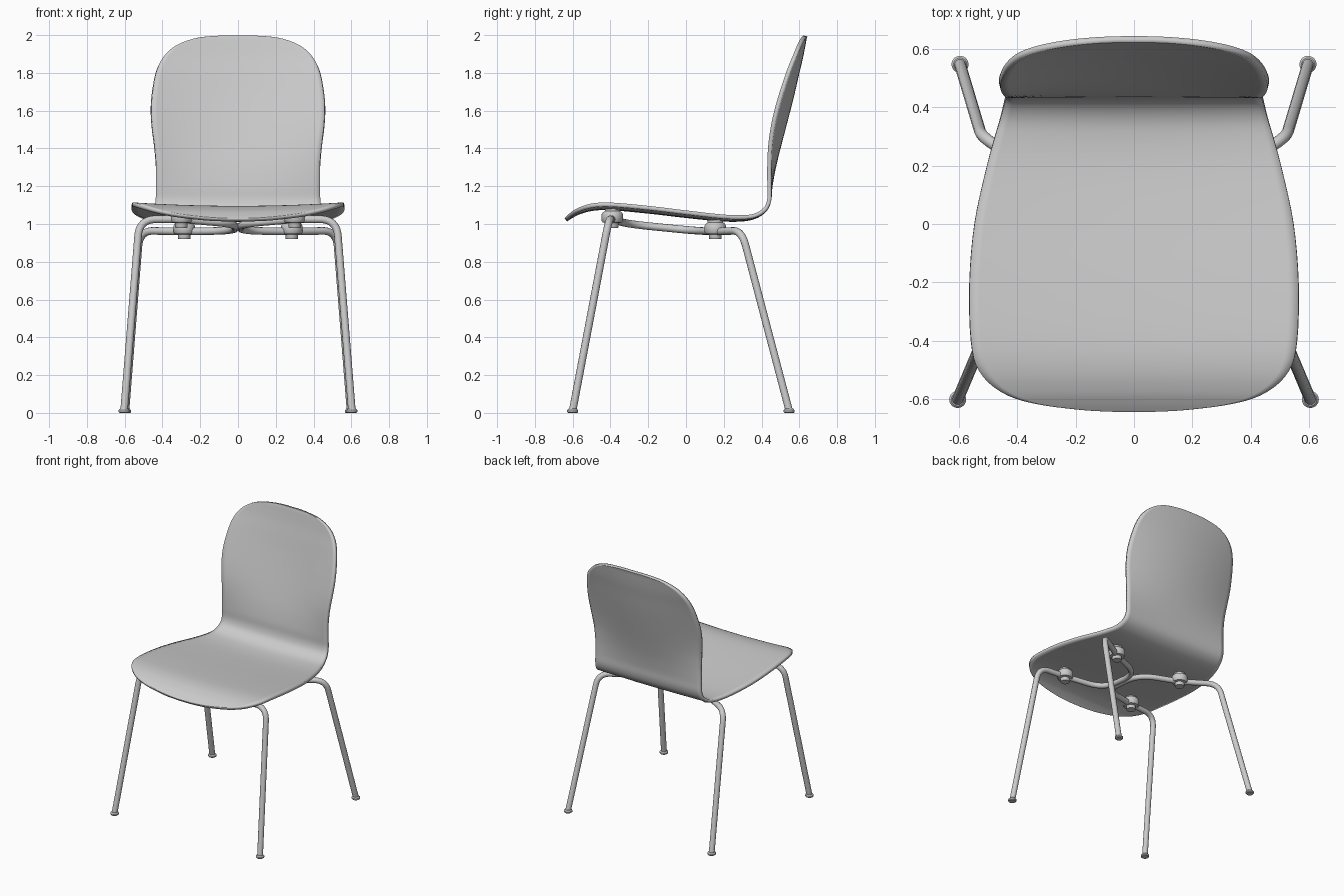
import bpy, bmesh
from mathutils import Vector

if "Cube" in bpy.data.objects:
    bpy.data.objects.remove(bpy.data.objects["Cube"])


def catmull(pts, n):
    """Smooth samples through a list of equal-length tuples."""
    p = [pts[0]] + pts + [pts[-1]]
    out = []
    for i in range(1, len(p) - 2):
        for k in range(n):
            t = k / n
            out.append([0.5 * (2 * b + (c - a) * t + (2 * a - 5 * b + 4 * c - d) * t * t
                               + (3 * b - a - 3 * c + d) * t ** 3)
                        for a, b, c, d in zip(*p[i - 1:i + 3])])
    return out + [list(pts[-1])]


def rounded_path(corners, n=10):
    """Polyline with each corner (point, distance) rounded off."""
    pts = [Vector(c[0]) for c in corners]
    out = [pts[0]]
    for i in range(1, len(pts) - 1):
        p, r = pts[i], corners[i][1]
        a = p + (pts[i - 1] - p).normalized() * r
        b = p + (pts[i + 1] - p).normalized() * r
        for k in range(n + 1):
            t = k / n
            out.append(a * (1 - t) ** 2 + p * 2 * t * (1 - t) + b * t * t)
    return out + [pts[-1]]


def tube(name, pts, radius):
    cu = bpy.data.curves.new(name, 'CURVE')
    cu.dimensions = '3D'
    cu.bevel_depth = radius
    cu.bevel_resolution = 4
    cu.use_fill_caps = True
    sp = cu.splines.new('POLY')
    sp.points.add(len(pts) - 1)
    for q, p in zip(sp.points, pts):
        q.co = (*p, 1)
    sp.use_smooth = True
    ob = bpy.data.objects.new(name, cu)
    bpy.context.collection.objects.link(ob)


def lathe(name, profile, loc, seg=28):
    """Solid of revolution from (radius, z) points, bottom to top."""
    bm = bmesh.new()
    rings = []
    for r, z in profile:
        ring = bmesh.ops.create_circle(bm, segments=seg, radius=r)['verts']
        for v in ring:
            v.co.z = z
        rings.append(ring)
    for a, b in zip(rings, rings[1:]):
        for i in range(seg):
            j = (i + 1) % seg
            bm.faces.new((a[i], a[j], b[j], b[i]))
    bm.faces.new(rings[0][::-1])
    bm.faces.new(rings[-1])
    bmesh.ops.recalc_face_normals(bm, faces=bm.faces)
    finish(name, bm, loc)


def finish(name, bm, loc=(0, 0, 0)):
    me = bpy.data.meshes.new(name)
    bm.to_mesh(me)
    bm.free()
    ob = bpy.data.objects.new(name, me)
    ob.location = loc
    bpy.context.collection.objects.link(ob)
    bpy.ops.object.select_all(action='DESELECT')
    bpy.context.view_layer.objects.active = ob
    ob.select_set(True)
    bpy.ops.object.shade_smooth_by_angle(angle=0.7)
    return ob


# Seat and back shell: stations of (y, z, half width, cross curvature)
stations = [
    (-.643, 1.030, .05, .06), (-.635, 1.036, .18, .06), (-.61, 1.052, .345, .06),
    (-.57, 1.072, .455, .06), (-.50, 1.091, .53, .06), (-.40, 1.095, .557, .06),
    (-.20, 1.077, .562, .06), (0, 1.054, .545, .06), (.18, 1.036, .507, .06),
    (.29, 1.035, .478, .05), (.36, 1.048, .457, .03), (.41, 1.082, .443, .01),
    (.43, 1.13, .436, .0), (.436, 1.20, .434, .03), (.454, 1.30, .433, .13),
    (.478, 1.40, .440, .23), (.504, 1.50, .452, .28), (.53, 1.60, .457, .29),
    (.555, 1.70, .449, .28), (.578, 1.80, .430, .25), (.597, 1.88, .393, .22),
    (.609, 1.94, .33, .2), (.616, 1.978, .24, .18), (.620, 1.994, .14, .16),
    (.621, 1.998, .04, .16)]
rows = catmull(stations, 4)
NU = 32
bm = bmesh.new()
grid = []
for i, (y, z, w, k) in enumerate(rows):
    a, b = rows[max(i - 1, 0)], rows[min(i + 1, len(rows) - 1)]
    nrm = Vector((0, a[1] - b[1], b[0] - a[0])).normalized()
    line = []
    for j in range(NU + 1):
        x = w * (2 * j / NU - 1)
        line.append(bm.verts.new(Vector((x, y, z)) + nrm * k * x * x))
    grid.append(line)
for a, b in zip(grid, grid[1:]):
    for j in range(NU):
        bm.faces.new((a[j], a[j + 1], b[j + 1], b[j]))
shell = finish("seat_shell", bm)
sol = shell.modifiers.new("thickness", 'SOLIDIFY')
sol.thickness = .022
sol.offset = -1

# Leg frames, rubber feet and seat mounts, one set per side
for side, s in (("left", -1), ("right", 1)):
    path = rounded_path([
        ((s * .603, -.600, .012), 0), ((s * .522, -.408, 1.025), .09),
        ((s * .30, -.39, 1.025), .06), ((s * .015, -.31, 1.0), .13),
        ((s * .015, .04, .965), .13), ((s * .285, .155, .96), .06),
        ((s * .52, .295, .965), .085), ((s * .595, .546, .012), 0)])
    tube(side + "_leg_frame", path, .02)
    for end, x, y in (("front", .603, -.6), ("rear", .595, .546)):
        lathe(f"{side}_{end}_foot",
              [(.024, 0), (.029, .005), (.029, .014), (.022, .022)], (s * x, y, 0))
    for end, x, y, z in (("front", .30, -.39, 1.08), ("rear", .285, .155, 1.02)):
        lathe(f"{side}_{end}_mount",
              [(.031, -.1), (.033, -.097), (.033, -.075), (.05, -.072), (.057, -.062),
               (.057, -.03), (.05, -.018), (.04, -.012), (.04, 0)], (s * x, y, z))
